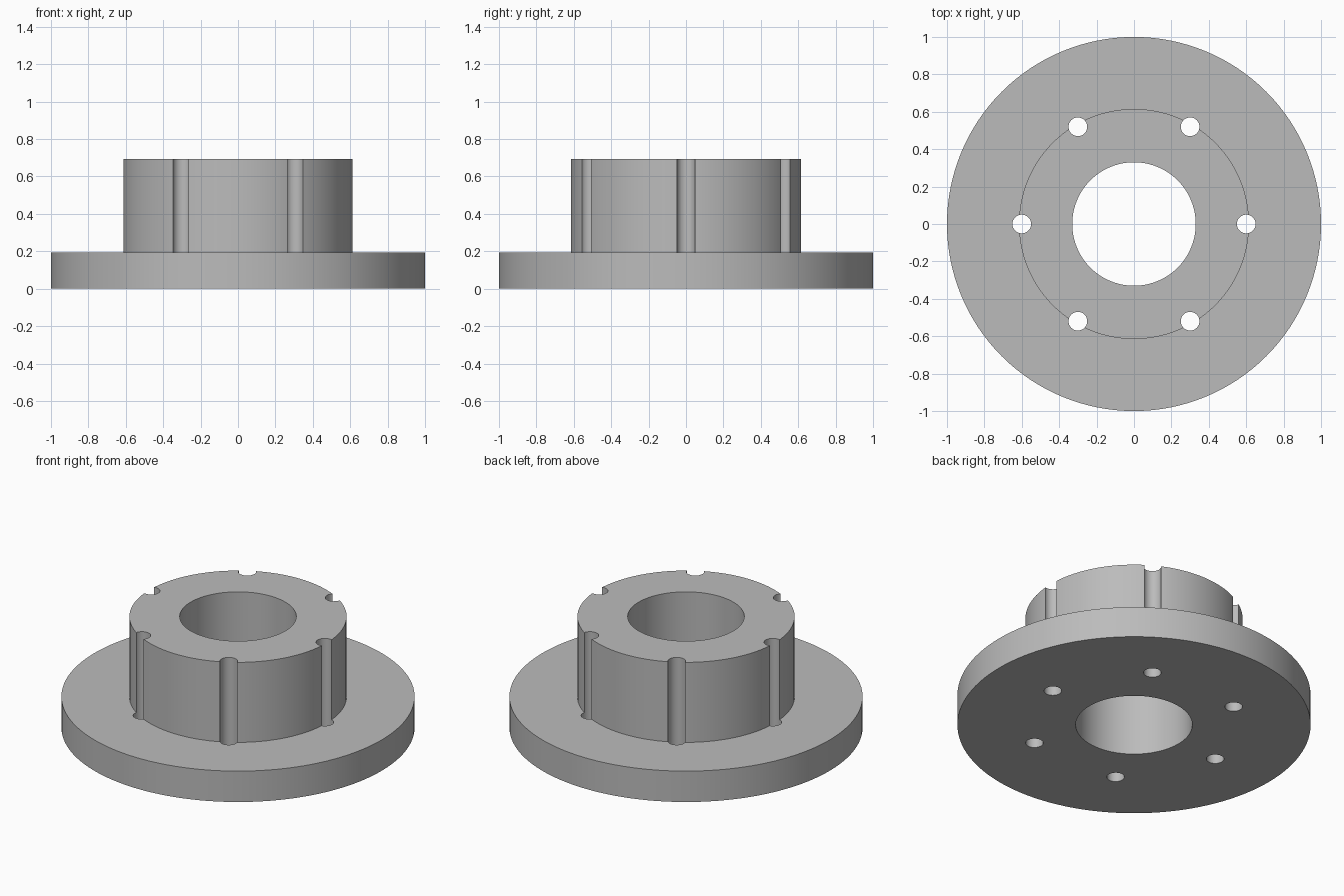
import bpy, bmesh
from math import pi, cos, sin
from mathutils import Matrix

cube = bpy.data.objects.get("Cube")
if cube:
    bpy.data.objects.remove(cube, do_unlink=True)

FLANGE_R, HUB_R, BORE_R = 1.0, 0.615, 0.33
FLANGE_H, TOTAL_H = 0.193, 0.693
BOLT_CIRCLE, BOLT_R, BOLTS = 0.6, 0.05, 6

grey = bpy.data.materials.new("plain grey")
grey.use_nodes = True
colour = (0.5, 0.5, 0.5, 1)
grey.diffuse_color = colour
grey.node_tree.nodes["Principled BSDF"].inputs["Base Color"].default_value = colour


def make_object(name, bm):
    bmesh.ops.recalc_face_normals(bm, faces=bm.faces)
    mesh = bpy.data.meshes.new(name)
    bm.to_mesh(mesh)
    bm.free()
    mesh.materials.append(grey)
    obj = bpy.data.objects.new(name, mesh)
    bpy.context.collection.objects.link(obj)
    return obj


# Flange, hub and bore turned from one closed profile
bm = bmesh.new()
profile = [(BORE_R, 0), (FLANGE_R, 0), (FLANGE_R, FLANGE_H),
           (HUB_R, FLANGE_H), (HUB_R, TOTAL_H), (BORE_R, TOTAL_H)]
verts = [bm.verts.new((r, 0, z)) for r, z in profile]
edges = [bm.edges.new((v, verts[(i + 1) % len(verts)])) for i, v in enumerate(verts)]
bmesh.ops.spin(bm, geom=verts + edges, cent=(0, 0, 0), axis=(0, 0, 1),
               angle=2 * pi, steps=128, use_merge=True)
bmesh.ops.remove_doubles(bm, verts=bm.verts, dist=1e-5)
hub = make_object("flanged_hub", bm)

# Bolt holes, which also groove the side of the hub
bm = bmesh.new()
for i in range(BOLTS):
    a = 2 * pi * i / BOLTS
    place = Matrix.Translation((BOLT_CIRCLE * cos(a), BOLT_CIRCLE * sin(a), TOTAL_H / 2))
    bmesh.ops.create_cone(bm, cap_ends=True, segments=32, radius1=BOLT_R,
                          radius2=BOLT_R, depth=TOTAL_H + 0.2, matrix=place)
cutter = make_object("bolt_hole_cutter", bm)
cutter.hide_render = True

cut = hub.modifiers.new("bolt holes", 'BOOLEAN')
cut.operation = 'DIFFERENCE'
cut.solver = 'EXACT'
cut.object = cutter

bpy.ops.object.select_all(action='DESELECT')
hub.select_set(True)
bpy.context.view_layer.objects.active = hub
bpy.ops.object.modifier_apply(modifier=cut.name)
bpy.data.objects.remove(cutter, do_unlink=True)
bpy.ops.object.shade_smooth_by_angle(angle=pi / 6)
